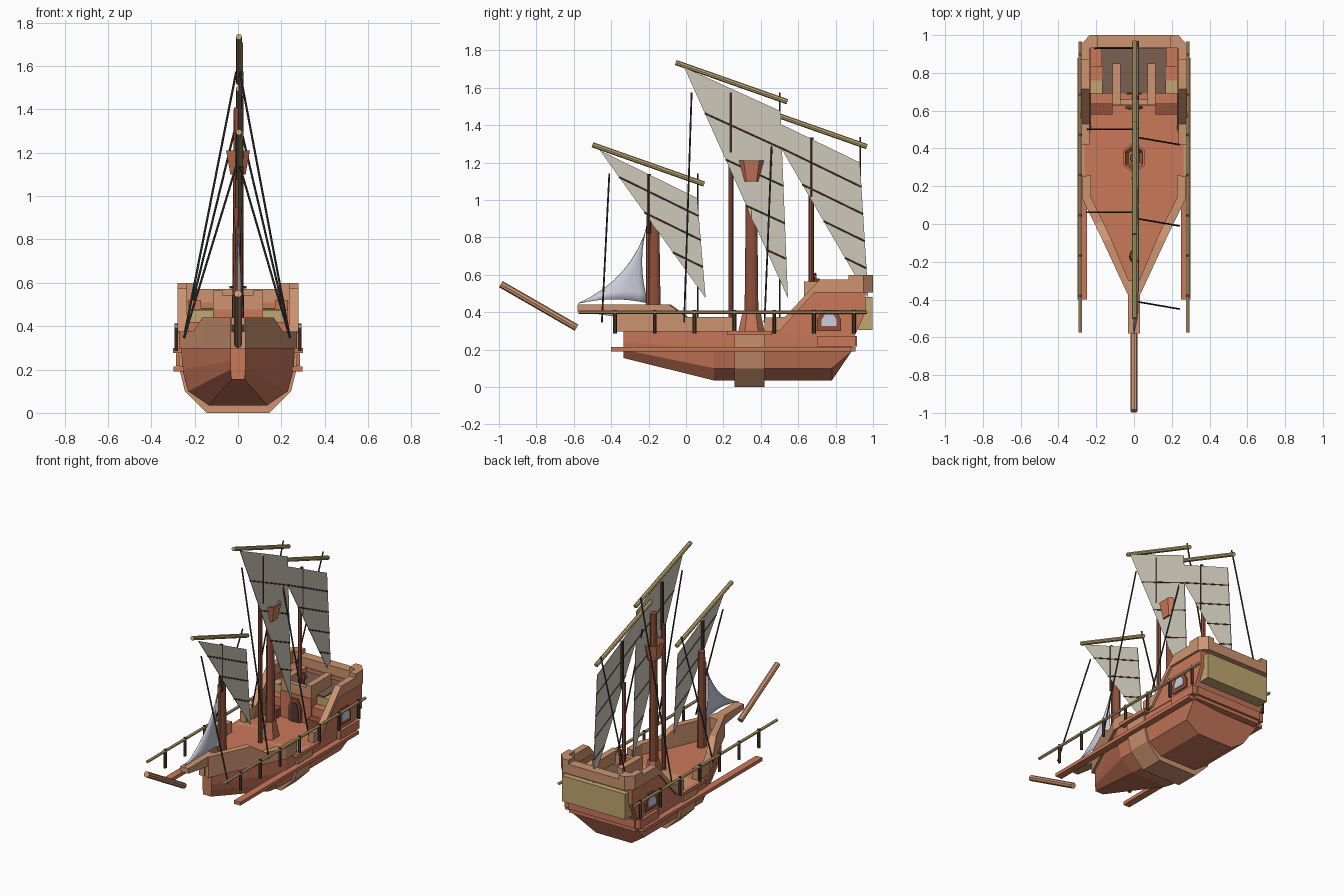
import bpy, bmesh
from mathutils import Vector

cube = bpy.data.objects.get("Cube")
if cube:
    bpy.data.objects.remove(cube, do_unlink=True)


def material(name, r, g, b):
    lin = [((c / 255 + 0.055) / 1.055) ** 2.4 for c in (r, g, b)] + [1]
    m = bpy.data.materials.new(name)
    m.use_nodes = True
    m.diffuse_color = lin
    m.node_tree.nodes["Principled BSDF"].inputs["Base Color"].default_value = lin
    return m


ORANGE = material("orange wood", 202, 120, 90)
TAN = material("tan wood", 205, 148, 113)
KHAKI = material("khaki wood", 194, 166, 114)
BROWN = material("red brown wood", 142, 80, 60)
DARK = material("dark brown wood", 84, 60, 50)
FLOOR = material("floor brown", 122, 96, 80)
CLOTH = material("sail cloth", 206, 202, 186)
GLASS = material("pale lavender", 206, 206, 222)
ROPE = material("rope", 62, 60, 54)


def finish(name, bm, mat, mirror=False):
    bmesh.ops.recalc_face_normals(bm, faces=bm.faces)
    me = bpy.data.meshes.new(name)
    bm.to_mesh(me)
    bm.free()
    me.materials.append(mat)
    ob = bpy.data.objects.new(name, me)
    bpy.context.collection.objects.link(ob)
    if mirror:
        ob.modifiers.new("Mirror", "MIRROR")
    return ob


def loft(name, rings, mat, mirror=False, caps=True):
    """Skin closed rings of points."""
    bm = bmesh.new()
    rows = [[bm.verts.new(p) for p in ring] for ring in rings]
    n = len(rows[0])
    for a, b in zip(rows, rows[1:]):
        for i in range(n):
            bm.faces.new((a[i], a[(i + 1) % n], b[(i + 1) % n], b[i]))
    if caps:
        bm.faces.new(rows[0])
        bm.faces.new(rows[-1])
    return finish(name, bm, mat, mirror)


def prism(name, axis, lo, hi, outline, mat, mirror=False):
    """Extrude a flat outline along one axis."""
    def put(p, v):
        q = list(p)
        q.insert("xyz".index(axis), v)
        return q
    return loft(name, [[put(p, v) for p in outline] for v in (lo, hi)], mat, mirror)


def box(name, x, y, z, mat, mirror=False):
    pts = [(x[0], y[0]), (x[1], y[0]), (x[1], y[1]), (x[0], y[1])]
    return prism(name, "z", z[0], z[1], pts, mat, mirror)


def rod(name, a, b, r1, r2, mat, sides=8, mirror=False):
    a, b = Vector(a), Vector(b)
    d = b - a
    bm = bmesh.new()
    bmesh.ops.create_cone(bm, cap_ends=True, segments=sides, radius1=r1, radius2=r2, depth=d.length)
    bm.transform(d.to_track_quat("Z", "Y").to_matrix().to_4x4())
    bmesh.ops.translate(bm, vec=(a + b) / 2, verts=bm.verts)
    return finish(name, bm, mat, mirror)


def both(half):
    return half + [(-p[0],) + tuple(p[1:]) for p in reversed(half)]


# Lower hull: bow, widest section and raked stern
bow = both([(.035, -.335, .3), (.035, -.335, .24), (.034, -.335, .2), (.03, -.335, .155)])
mid = both([(.262, .15, .3), (.257, .15, .2), (.23, .15, .1), (.135, .15, .035)])
stern = both([(.262, .9, .3), (.257, .885, .19), (.23, .78, .1), (.135, .78, .035)])
loft("hull", [bow, mid, stern], ORANGE)
prism("hull_band", "y", .26, .42, both([(.275, .3), (.27, .2), (.245, .1), (.145, 0)]), TAN)
box("band_cap", (.23, .3), (.22, .46), (.277, .3), ORANGE, True)
box("wale", (.25, .298), (-.4, .88), (.19, .213), ORANGE, True)
box("stern_wale", (-.25, .25), (.86, .905), (.19, .213), ORANGE)
box("quarter_belt", (.25, .285), (.7, .905), (.217, .273), ORANGE, True)
box("stern_belt", (-.25, .25), (.87, .915), (.217, .273), ORANGE)

# Fore bulwark and beak
path = [(.035, -.37, .44), (.165, -.09, .44), (.208, 0, .375), (.272, .13, .375), (.272, .25, .375)]
rings = []
for x, y, top in path:
    inner = max(x - .045, .002)
    rings.append([(x, y, .298), (x, y, top), (inner, y + .01, top), (inner, y + .01, .298)])
loft("fore_bulwark", rings, TAN, True)
prism("beak", "x", -.031, .031,
      [(-.58, .44), (-.3, .44), (-.3, .36), (-.37, .375), (-.58, .405)], TAN)
rod("bowsprit", (0, -.99, .55), (0, -.585, .317), .019, .019, TAN)

# Aft walls, cabin and transom
prism("aft_wall", "x", .228, .265,
      [(.45, .28), (.5, .31), (.69, .51), (.96, .51), (.96, .4), (.9, .27)], ORANGE, True)
prism("cabin", "x", -.23, .23,
      [(.76, .28), (.76, .478), (.96, .478), (.96, .4), (.9, .27)], ORANGE)
box("transom_top", (-.23, .23), (.93, .96), (.47, .51), ORANGE)
box("transom_panel", (-.238, .238), (.92, .998), (.305, .48), KHAKI)
prism("aft_bulwark", "x", .235, .28,
      [(.42, .3), (.42, .37), (.53, .375), (.715, .575), (.87, .575), (.87, .505),
       (.685, .505), (.5, .3)], TAN, True)
prism("stern_corner", "z", .505, .6,
      [(.28, .87), (.28, .95), (.235, 1), (.19, 1), (.19, .935), (.235, .93), (.235, .87)], TAN, True)
box("stern_rail", (-.19, .19), (.935, 1), (.505, .572), TAN)

# Quarterdeck, stairs and rails
box("cabin_front", (-.115, .115), (.625, .77), (.29, .478), ORANGE)
box("quarterdeck", (-.17, .17), (.69, .935), (.478, .485), FLOOR)
box("deck_locker", (.17, .23), (.83, .935), (.47, .52), ORANGE, True)
for i, (y, top, mat) in enumerate([(.58, .36, BROWN), (.635, .42, ORANGE), (.69, .475, KHAKI)]):
    box(f"stair_{i + 1}", (.115, .23), (y, .765), (.29, top), mat, True)
box("deck_rail", (.072, .115), (.63, .85), (.478, .565), TAN, True)
box("deck_rail_front", (-.072, .072), (.63, .66), (.478, .545), TAN)

# Cabin door and side windows
arch = both([(.045, .3), (.045, .4), (.022, .455)])
prism("door_frame", "y", .61, .63, arch, BROWN)
prism("door", "y", .605, .611, [(x * .7, .3 + (z - .3) * .82) for x, z in arch], DARK)
window = [(.7, .3), (.7, .36), (.728, .412), (.802, .412), (.83, .36), (.83, .3)]
prism("window_frame", "x", .26, .275, window, BROWN, True)
prism("window_glass", "x", .274, .279,
      [(.765 + (y - .765) * .62, .356 + (z - .356) * .55) for y, z in window], GLASS, True)

# Steering wheel
rod("wheel_post", (0, .705, .48), (0, .705, .58), .01, .01, BROWN)
rod("wheel", (0, .685, .58), (0, .697, .58), .026, .026, BROWN)
for i, (x, z) in enumerate([(.04, 0), (.02, .028), (-.02, .028)]):
    rod(f"wheel_spoke_{i + 1}", (x, .691, .58 + z), (-x, .691, .58 - z), .005, .005, BROWN, 6)

# Side railings
rod("railing", (.285, -.575, .4), (.285, .967, .4), .01, .01, KHAKI, 6, True)
for i in range(7):
    y = -.38 + i * .213
    rod(f"railing_post_{i + 1}", (.285, y, .285), (.285, y, .412), .01, .01, DARK, 6, True)

# Thick masts and crow's nest
masts = [rod("main_mast", (0, .35, .3), (0, .35, 1.41), .038, .026, BROWN, 12),
         rod("main_mast_foot", (0, .35, .3), (0, .35, .41), .07, .045, ORANGE, 6),
         rod("fore_mast", (0, -.17, .3), (0, -.17, .95), .036, .026, BROWN, 12)]
hexagon = [(0, 1), (.87, .5), (.87, -.5), (0, -1), (-.87, -.5), (-.87, .5)]
nest = [[(x * r, .35 + y * r, z) for x, y in hexagon]
        for r, z in ((.054, 1.1), (.084, 1.21), (.07, 1.21), (.046, 1.115))]
masts.append(loft("crows_nest", nest, ORANGE))
for ob in masts:
    ob.scale.x = .75

# Lateen rigs: post y, post top, foot height, yard start, sail corners, batten positions
rigs = [
    ("fore", -.2, 1.14, .3, (-.5, 1.295), [(-.46, 1.265), (.06, 1.01), (.105, .475)], (.18, .42, .69)),
    ("main", .24, 1.575, .3, (-.055, 1.735), [(-.01, 1.71), (.505, 1.475), (.545, .475)], (.2, .4, .6, .79)),
    ("aft", .67, 1.335, .48, (.37, 1.495), [(.405, 1.455), (.93, 1.2), (.975, .475)], (.18, .38, .58, .78)),
]
for name, y, top, foot, yard, (peak, tail, clew), battens in rigs:
    rod(name + "_lower_post", (0, y, foot), (0, y, top - .28), .014, .014, BROWN)
    rod(name + "_upper_post", (.014, y, top - .32), (.014, y, top), .012, .012, DARK)
    rod(name + "_yard", (.004, *yard), (.004, yard[0] + .597, yard[1] - .21), .014, .014, KHAKI)
    prism(name + "_sail", "x", .019, .023, [peak, tail, clew], CLOTH)
    for i, t in enumerate(battens):
        a, b = (Vector(p).lerp(Vector(clew), t) for p in (peak, tail))
        rod(f"{name}_batten_{i + 1}", (.021, *a), (.021, *b), .005, .005, DARK, 6)
    # Stays to either side
    rod(name + "_stay_right", (-.008, y + .262, top), (-.25, y + .262, .345), .005, .005, ROPE, 6)
    rod(name + "_stay_left", (.008, y - .21, top), (.24, y - .25, .345), .005, .005, ROPE, 6)

# Billowing jib
top, tack, foot = Vector((0, -.2, .89)), Vector((0, -.58, .447)), Vector((0, -.2, .447))
bm = bmesh.new()
steps = 8
rows = []
for i in range(steps + 1):
    s = i / steps
    luff = top.lerp(tack, s) + Vector((0, .055, -.045)) * 4 * s * (1 - s)
    leech = top.lerp(foot, s) + Vector((0, -.035, 0)) * 4 * s * (1 - s)
    row = []
    for j in range(steps + 1):
        t = j / steps
        bulge = 4 * t * (1 - t) * s
        row.append(bm.verts.new(luff.lerp(leech, t) + Vector((.025, 0, .022 * s)) * bulge))
    rows.append(row)
for a, b in zip(rows, rows[1:]):
    for j in range(steps):
        bm.faces.new((a[j], b[j], b[j + 1], a[j + 1]))
bmesh.ops.remove_doubles(bm, verts=bm.verts, dist=.0005)
for f in bm.faces:
    f.smooth = True
jib = finish("jib", bm, GLASS)
jib.modifiers.new("Solidify", "SOLIDIFY").thickness = .003
